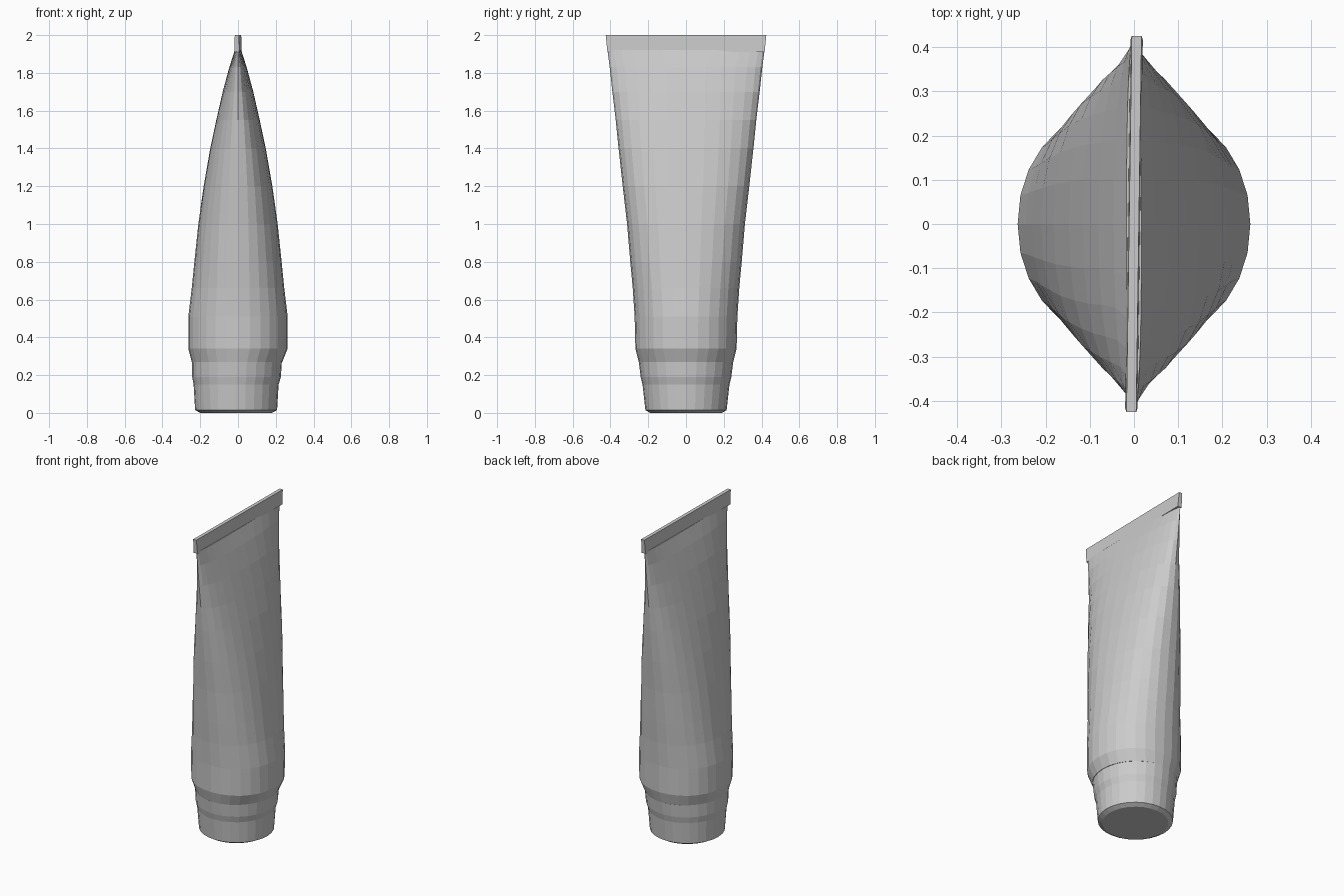
import bpy, bmesh, math

if "Cube" in bpy.data.objects:
    bpy.data.objects.remove(bpy.data.objects["Cube"])

SIDES = 28


def loft(name, rings):
    """Closed skin over superellipse rings: (z, half x, half y, exponent, x shift)."""
    bm = bmesh.new()
    loops = []
    for z, a, b, n, dx in rings:
        loop = []
        for i in range(SIDES):
            t = 2 * math.pi * i / SIDES
            c, s = math.cos(t), math.sin(t)
            x = math.copysign(abs(c) ** (2 / n), c) * a + dx
            y = math.copysign(abs(s) ** (2 / n), s) * b
            loop.append(bm.verts.new((x, y, z)))
        loops.append(loop)
    for lo, hi in zip(loops, loops[1:]):
        for i in range(SIDES):
            j = (i + 1) % SIDES
            bm.faces.new((lo[i], lo[j], hi[j], hi[i]))
    bm.faces.new(loops[0][::-1])
    bm.faces.new(loops[-1])
    mesh = bpy.data.meshes.new(name)
    bm.to_mesh(mesh)
    bm.free()
    obj = bpy.data.objects.new(name, mesh)
    bpy.context.collection.objects.link(obj)
    return obj


# Screw cap the tube stands on
loft("cap", [
    (0.0, 0.19, 0.19, 2, -0.01),
    (0.015, 0.217, 0.215, 2, -0.01),
    (0.15, 0.225, 0.23, 2, -0.01),
    (0.19, 0.235, 0.24, 2, -0.008),
    (0.27, 0.238, 0.25, 2, -0.006),
])

# Squeezable body, round at the shoulder and flattening towards the seal
loft("tube_body", [
    (0.27, 0.240, 0.250, 2.0, -0.005),
    (0.34, 0.263, 0.268, 2.1, 0),
    (0.51, 0.263, 0.272, 2.1, 0),
    (0.66, 0.245, 0.282, 2.15, 0),
    (0.80, 0.231, 0.295, 2.2, 0),
    (1.00, 0.210, 0.312, 2.25, 0),
    (1.20, 0.182, 0.335, 2.3, 0),
    (1.40, 0.147, 0.357, 2.3, 0),
    (1.55, 0.115, 0.372, 2.3, 0),
    (1.70, 0.081, 0.390, 2.2, 0),
    (1.83, 0.046, 0.404, 2.2, 0),
    (1.92, 0.017, 0.416, 2.5, 0),
])

# Flat crimped seal along the top edge, turned very slightly
bm = bmesh.new()
bmesh.ops.create_cube(bm, size=1)
for v in bm.verts:
    top = v.co.z > 0
    side, end = v.co.x * 2, v.co.y * 2
    v.co = (side * (0.011 if top else 0.014) + 0.006 * end,
            end * (0.425 if top else 0.416),
            2.0 if top else 1.91)
mesh = bpy.data.meshes.new("crimp_seal")
bm.to_mesh(mesh)
bm.free()
seal = bpy.data.objects.new("crimp_seal", mesh)
bpy.context.collection.objects.link(seal)
